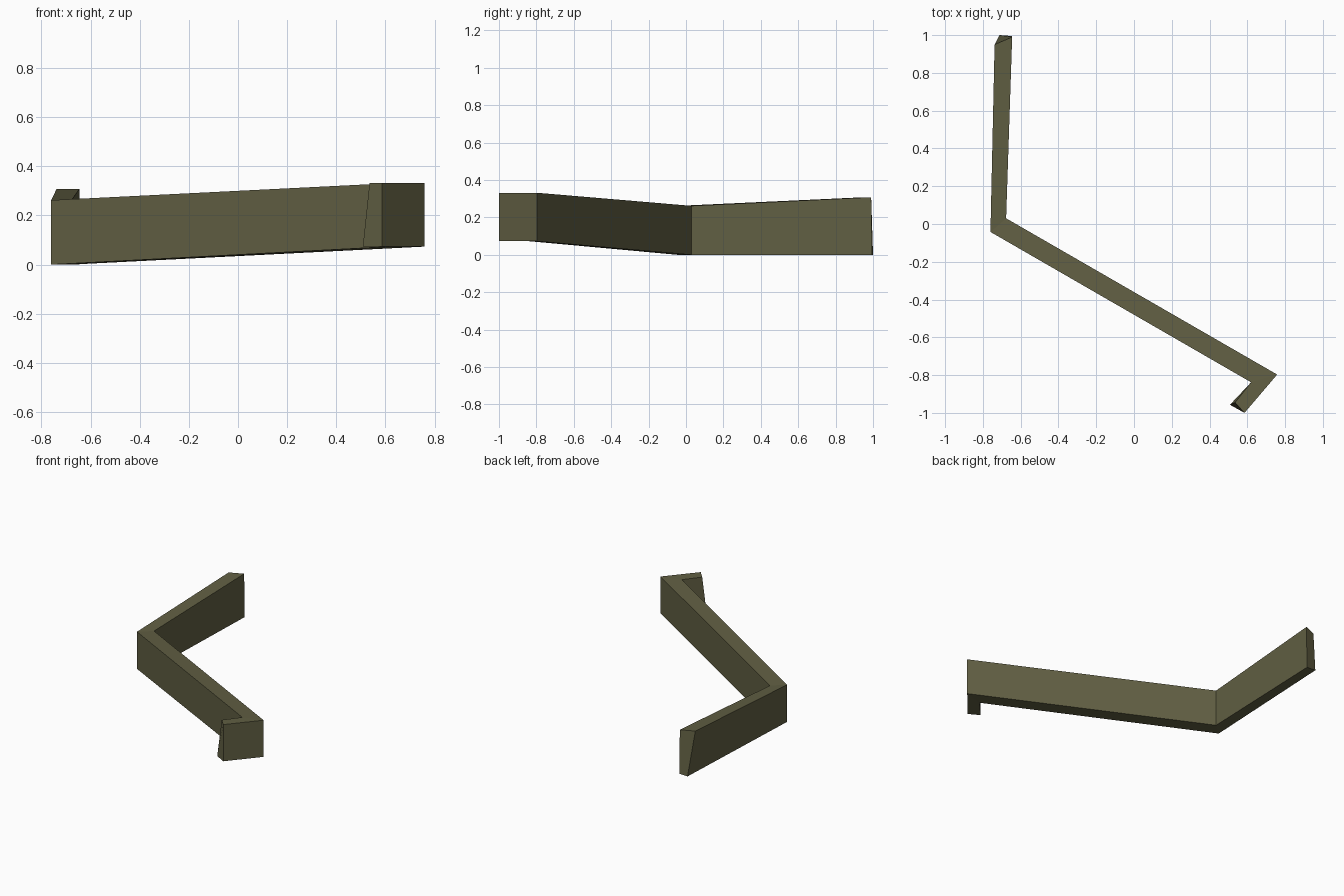
import bpy, bmesh

if "Cube" in bpy.data.objects:
    bpy.data.objects.remove(bpy.data.objects["Cube"])

# Olive wall material
mat = bpy.data.materials.new("olive")
mat.diffuse_color = (0.120, 0.115, 0.056, 1)
mat.use_nodes = True
mat.node_tree.nodes["Principled BSDF"].inputs["Base Color"].default_value = mat.diffuse_color

# Wall cross-sections along the path: left bottom, right bottom, right top, left top
sections = [
    [(-0.712, 1.0, 0), (-0.645, 0.995, 0), (-0.645, 0.99, 0.308), (-0.738, 0.95, 0.308)],   # back end
    [(-0.76, -0.042, 0), (-0.677, 0.03, 0), (-0.677, 0.03, 0.262), (-0.76, -0.042, 0.262)],  # left bend
    [(0.62, -0.838, 0.073), (0.758, -0.797, 0.073), (0.758, -0.797, 0.332), (0.62, -0.838, 0.331)],  # right bend
    [(0.508, -0.957, 0.073), (0.585, -1.0, 0.073), (0.585, -1.0, 0.332), (0.535, -0.945, 0.331)],  # front end
]

# Loft the sections into one bent wall
bm = bmesh.new()
rings = [[bm.verts.new(p) for p in s] for s in sections]
for a, b in zip(rings, rings[1:]):
    for i in range(4):
        j = (i + 1) % 4
        bm.faces.new((a[i], a[j], b[j], b[i]))
bm.faces.new(rings[0])
bm.faces.new(rings[-1])
bmesh.ops.recalc_face_normals(bm, faces=bm.faces)

mesh = bpy.data.meshes.new("bent_wall")
bm.to_mesh(mesh)
bm.free()
mesh.materials.append(mat)
wall = bpy.data.objects.new("bent_wall", mesh)
bpy.context.collection.objects.link(wall)
